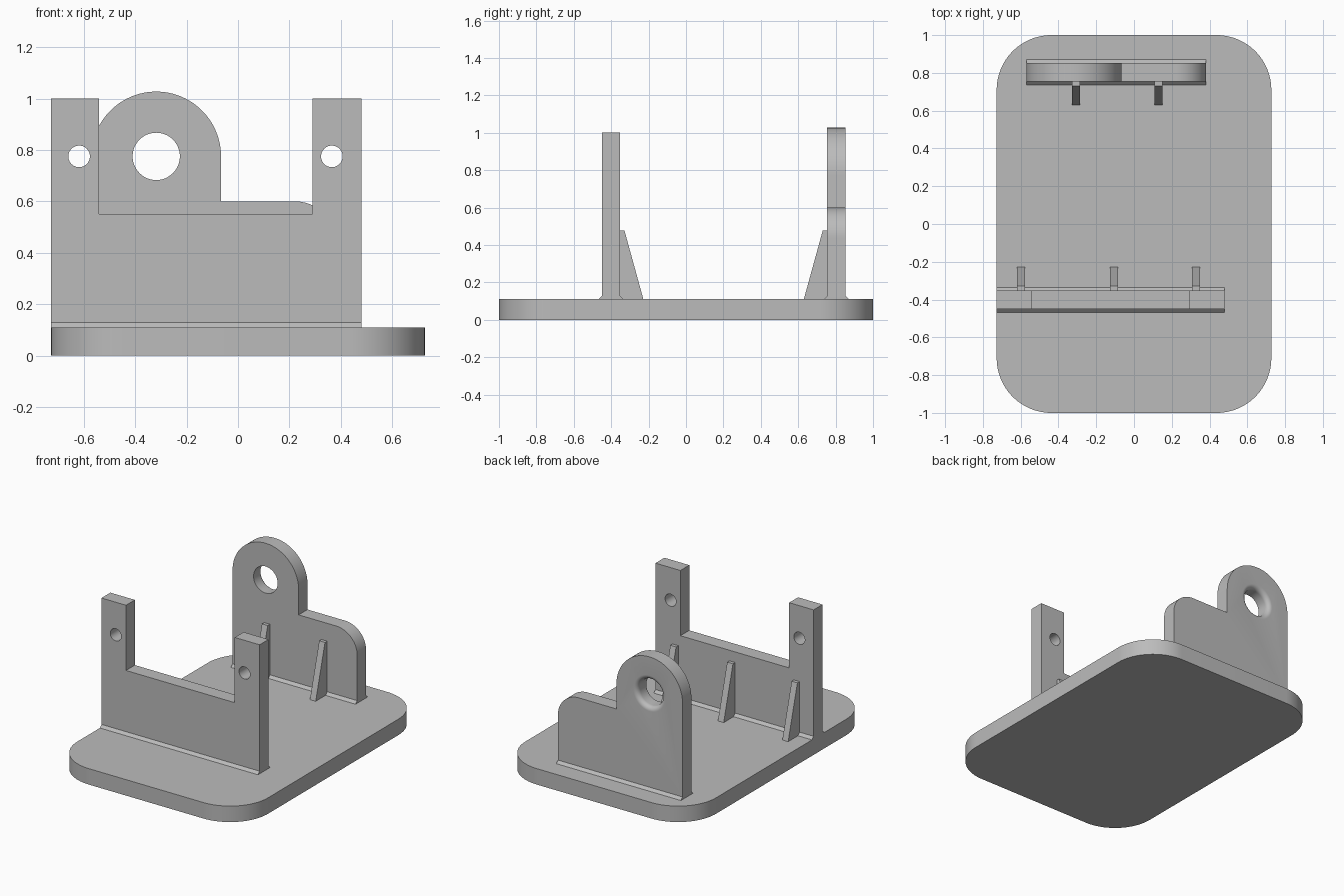
import bpy
import bmesh
from math import cos, sin, pi, radians
from mathutils import Vector

if "Cube" in bpy.data.objects:
    bpy.data.objects.remove(bpy.data.objects["Cube"], do_unlink=True)

grey = bpy.data.materials.new("light_grey")
grey.use_nodes = True
grey.diffuse_color = (0.5, 0.5, 0.5, 1)
grey.node_tree.nodes["Principled BSDF"].inputs["Base Color"].default_value = (0.5, 0.5, 0.5, 1)

BASE_X, BASE_TOP, THICK = 0.727, 0.11, 0.097
AXIS_Z = 0.775


def arc(cx, cy, r, start, end, steps=24):
    """Points of a circular arc, angles in degrees."""
    angles = [radians(start + (end - start) * i / steps) for i in range(steps + 1)]
    return [(cx + r * cos(a), cy + r * sin(a)) for a in angles]


def place(u, v, w, axis):
    """Profile point (u, v) at depth w along the extrusion axis."""
    return {"x": (w, u, v), "y": (u, w, v), "z": (u, v, w)}[axis]


def loft(name, rings, axis):
    """Closed solid through rings of (points, depth)."""
    bm = bmesh.new()
    loops = [[bm.verts.new(place(u, v, w, axis)) for u, v in pts] for pts, w in rings]
    n = len(loops[0])
    bm.faces.new(loops[0])
    bm.faces.new(loops[-1])
    for a, b in zip(loops, loops[1:]):
        for i in range(n):
            j = (i + 1) % n
            bm.faces.new((a[i], a[j], b[j], b[i]))
    bmesh.ops.recalc_face_normals(bm, faces=bm.faces)
    mesh = bpy.data.meshes.new(name)
    bm.to_mesh(mesh)
    bm.free()
    mesh.materials.append(grey)
    obj = bpy.data.objects.new(name, mesh)
    bpy.context.collection.objects.link(obj)
    return obj


def prism(name, pts, axis, start, end):
    return loft(name, [(pts, start), (pts, end)], axis)


def activate(obj):
    bpy.ops.object.select_all(action="DESELECT")
    obj.select_set(True)
    bpy.context.view_layer.objects.active = obj


def smooth(obj):
    activate(obj)
    bpy.ops.object.shade_smooth_by_angle(angle=radians(30))


def cut(obj, cutter):
    activate(obj)
    mod = obj.modifiers.new("hole", "BOOLEAN")
    mod.operation = "DIFFERENCE"
    mod.solver = "EXACT"
    mod.object = cutter
    bpy.ops.object.modifier_apply(modifier=mod.name)
    bpy.data.objects.remove(cutter, do_unlink=True)


def circle(cx, cz, r):
    return arc(cx, cz, r, 0, 360, 48)[:-1]


# Base plate with rounded corners
R = 0.29
cx, cy = BASE_X - R, 1 - R
outline = (arc(cx, cy, R, 0, 90) + arc(-cx, cy, R, 90, 180)
           + arc(-cx, -cy, R, 180, 270) + arc(cx, -cy, R, 270, 360))
smooth(prism("base_plate", outline, "z", 0, BASE_TOP))

# Front bracket: U-shaped plate with a hole in each post
FRONT_Y = -0.45
left, right = -BASE_X, 0.48
front = prism("front_bracket", [
    (left, BASE_TOP), (right, BASE_TOP), (right, 1.0), (0.29, 1.0),
    (0.29, 0.55), (-0.54, 0.55), (-0.54, 1.0), (left, 1.0)],
    "y", FRONT_Y, FRONT_Y + THICK)
for x in (-0.618, 0.365):
    cut(front, prism("hole_cutter", circle(x, AXIS_Z, 0.042), "y", FRONT_Y - 0.1, FRONT_Y + 0.2))
smooth(front)

# Back bracket: round lug beside a low shoulder
BACK_Y = 0.755
LUG_X, LUG_R = -0.318, 0.252
b_left, b_right = LUG_X - LUG_R, 0.381
back = prism("back_bracket",
             [(b_left, BASE_TOP), (b_right, BASE_TOP)]
             + arc(b_right - 0.16, 0.44, 0.16, 0, 90)
             + [(LUG_X + LUG_R, 0.60)]
             + arc(LUG_X, AXIS_Z, LUG_R, 0, 180, 48),
             "y", BACK_Y, BACK_Y + THICK)

# Lug hole, its rear rim rounded over
HOLE_R, RIM = 0.092, 0.032
rear = BACK_Y + THICK
rings = [(circle(LUG_X, AXIS_Z, HOLE_R), BACK_Y - 0.1)]
for i in range(9):
    a = pi / 2 * i / 8
    rings.append((circle(LUG_X, AXIS_Z, HOLE_R + RIM * (1 - cos(a))), rear - RIM + RIM * sin(a)))
rings.append((circle(LUG_X, AXIS_Z, HOLE_R + RIM), rear + 0.1))
cut(back, loft("lug_hole_cutter", rings, "y"))
smooth(back)

# Small weld strips along the feet of both brackets
W = 0.018
for part, y0, x0, x1 in (("front", FRONT_Y, left, right), ("back", BACK_Y, b_left, b_right)):
    for side, y, d in (("outer", y0, -W), ("inner", y0 + THICK, W)):
        prism(f"{part}_foot_strip_{side}",
              [(y, BASE_TOP), (y + d, BASE_TOP), (y, BASE_TOP + W)], "x", x0, x1)


# Tapered support ribs
def rib(name, x, y, d):
    prism(name, [(y, BASE_TOP), (y + 0.125 * d, BASE_TOP), (y + 0.024 * d, 0.477), (y, 0.477)],
          "x", x - 0.022, x + 0.022)


for i, x in enumerate((-0.598, -0.106, 0.328)):
    rib(f"front_rib_{i + 1}", x, FRONT_Y + THICK, 1)
for i, x in enumerate((-0.307, 0.13)):
    rib(f"back_rib_{i + 1}", x, BACK_Y, -1)
